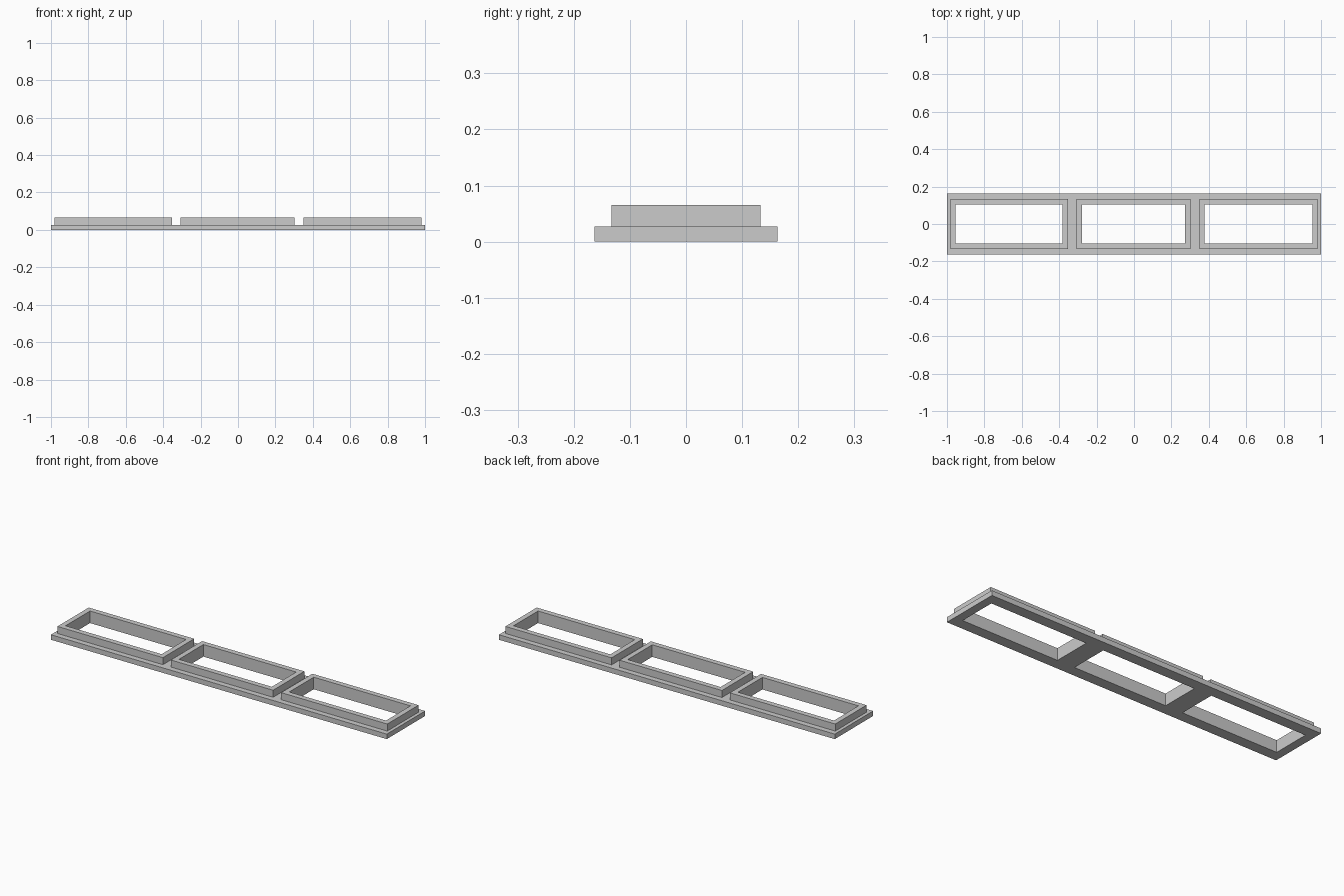
import bpy
import bmesh

cube = bpy.data.objects.get("Cube")
if cube:
    bpy.data.objects.remove(cube, do_unlink=True)

PLATE_TOP, RIM_TOP = 0.027, 0.065
HALF_DEPTH, RIM_DEPTH, HOLE_DEPTH = 0.163, 0.133, 0.104
WALL = 0.028
# Left and right edges of the three raised rims
RIMS = [(-0.982, -0.354), (-0.307, 0.302), (0.35, 0.982)]

grey = bpy.data.materials.new("plain grey")
grey.use_nodes = True
colour = (0.6, 0.6, 0.6, 1)
grey.diffuse_color = colour
grey.node_tree.nodes["Principled BSDF"].inputs["Base Color"].default_value = colour

# Grid lines along every plate, rim and opening edge
xs = sorted([-1, 1] + [x for a, b in RIMS for x in (a, a + WALL, b - WALL, b)])
ys = [-HALF_DEPTH, -RIM_DEPTH, -HOLE_DEPTH, HOLE_DEPTH, RIM_DEPTH, HALF_DEPTH]


def height(i, j):
    """Height of a grid cell: opening, rim or bare plate."""
    if not (0 <= i < len(xs) - 1 and 0 <= j < len(ys) - 1):
        return 0
    x, y = (xs[i] + xs[i + 1]) / 2, abs(ys[j] + ys[j + 1]) / 2
    for a, b in RIMS:
        if a < x < b and y < RIM_DEPTH:
            opening = a + WALL < x < b - WALL and y < HOLE_DEPTH
            return 0 if opening else RIM_TOP
    return PLATE_TOP


bm = bmesh.new()


def face(*points):
    bm.faces.new([bm.verts.new(p) for p in points])


levels = [0, PLATE_TOP, RIM_TOP]
for i in range(len(xs) - 1):
    for j in range(len(ys) - 1):
        h = height(i, j)
        if not h:
            continue
        x0, x1, y0, y1 = xs[i], xs[i + 1], ys[j], ys[j + 1]
        corners = [(x0, y0), (x1, y0), (x1, y1), (x0, y1)]
        # Top and underside
        face(*[(x, y, h) for x, y in corners])
        face(*[(x, y, 0) for x, y in reversed(corners)])
        # Walls wherever the neighbouring cell is lower
        neighbours = [(i, j - 1), (i + 1, j), (i, j + 1), (i - 1, j)]
        for k, cell in enumerate(neighbours):
            p, q = corners[k], corners[(k + 1) % 4]
            for low, high in zip(levels, levels[1:]):
                if height(*cell) <= low and high <= h:
                    face((*p, low), (*q, low), (*q, high), (*p, high))

# Weld the shell and merge coplanar faces
bmesh.ops.remove_doubles(bm, verts=bm.verts, dist=0.0001)
bmesh.ops.dissolve_limit(bm, angle_limit=0.01, verts=bm.verts, edges=bm.edges)

mesh = bpy.data.meshes.new("triple_frame")
bm.to_mesh(mesh)
bm.free()
mesh.materials.append(grey)
frame = bpy.data.objects.new("triple_frame", mesh)
bpy.context.collection.objects.link(frame)
